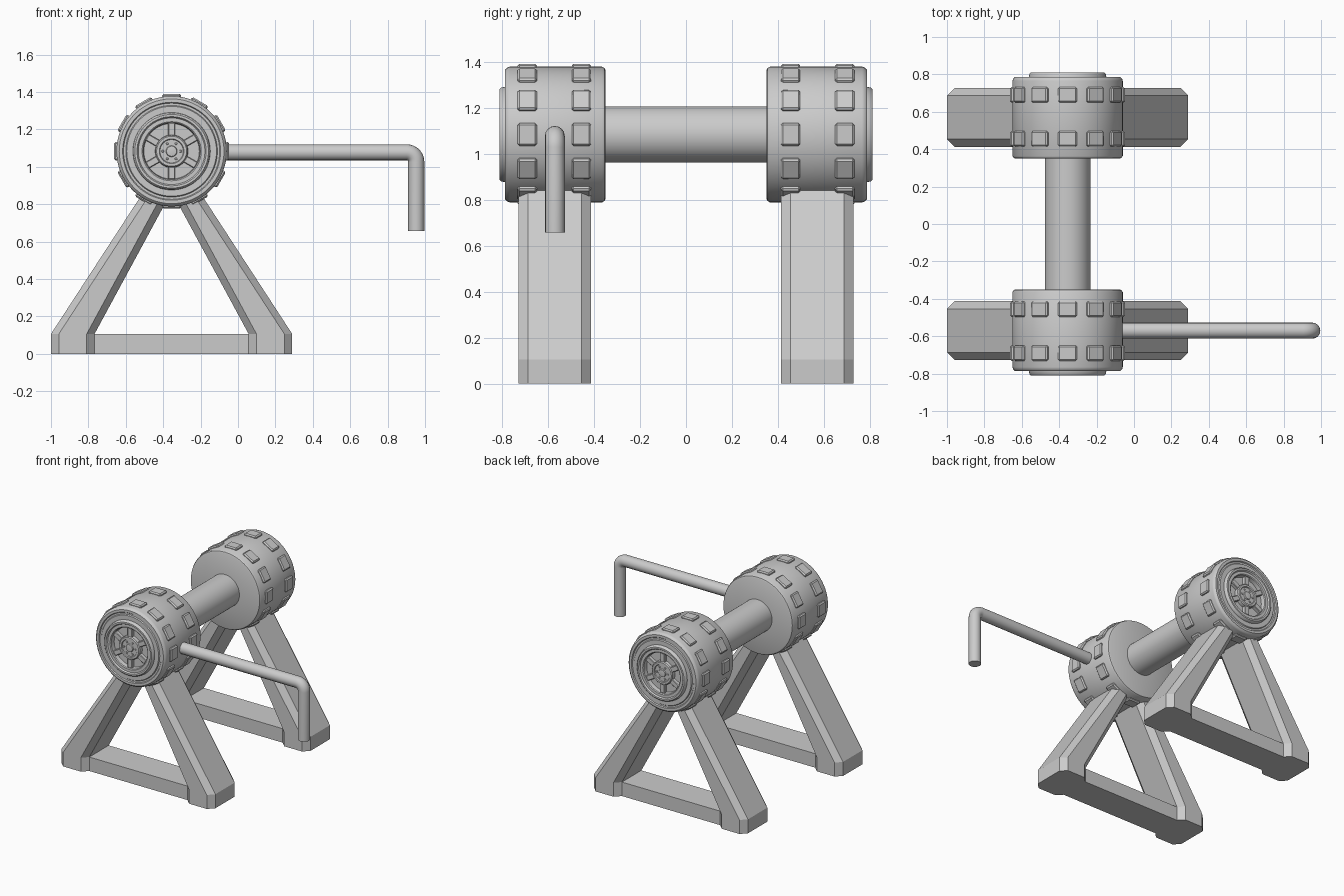
import bpy, bmesh
from math import sin, cos, pi, radians
from mathutils import Matrix, Vector

if "Cube" in bpy.data.objects:
    bpy.data.objects.remove(bpy.data.objects["Cube"])

CX, CZ, WY = -0.355, 1.083, 0.57   # axle centre and wheel/frame offset


def finish(name, bm, smooth=True):
    bmesh.ops.recalc_face_normals(bm, faces=bm.faces[:])
    me = bpy.data.meshes.new(name)
    bm.to_mesh(me)
    bm.free()
    ob = bpy.data.objects.new(name, me)
    bpy.context.collection.objects.link(ob)
    if smooth:
        bpy.ops.object.select_all(action='DESELECT')
        ob.select_set(True)
        bpy.context.view_layer.objects.active = ob
        bpy.ops.object.shade_smooth_by_angle(angle=radians(35))
    return ob


def lathe(name, profile, side, n=64):
    """Revolve (radius, y) points about the axle; ends are capped."""
    bm = bmesh.new()
    rings = [[bm.verts.new((CX + r * cos(2 * pi * i / n), side * y,
                            CZ + r * sin(2 * pi * i / n))) for i in range(n)]
             for r, y in profile]
    for a, b in zip(rings, rings[1:]):
        for i in range(n):
            j = (i + 1) % n
            bm.faces.new((a[i], a[j], b[j], b[i]))
    bm.faces.new(rings[0])
    bm.faces.new(rings[-1])
    return finish(name, bm)


def add_block(bm, angle, r, y, size, bevel):
    """Bevelled box (tangent, y, radial size) placed around the axle."""
    m = (Matrix.Translation((CX, y, CZ)) @ Matrix.Rotation(angle, 4, 'Y')
         @ Matrix.Translation((0, 0, r)) @ Matrix.Diagonal((*size, 1)))
    vs = bmesh.ops.create_cube(bm, size=1, matrix=m)['verts']
    edges = list({e for v in vs for e in v.link_edges})
    bmesh.ops.bevel(bm, geom=edges, offset=bevel, segments=1, affect='EDGES')


def octagon(x0, x1, z, side, c=0.042, h=0.158):
    """Chamfered rectangle, one cross-section of a leg."""
    pts = [(x0 + c, -h), (x1 - c, -h), (x1, -h + c), (x1, h - c),
           (x1 - c, h), (x0 + c, h), (x0, h - c), (x0, -h + c)]
    return [Vector((x, side * WY + y, z)) for x, y in pts]


def leg(name, side, flip):
    sections = [(-1.0, -0.767, 0.0), (-1.0, -0.767, 0.106), (-0.45, -0.31, 0.95)]
    bm = bmesh.new()
    rings = []
    for x0, x1, z in sections:
        ring = octagon(x0, x1, z, side)
        if flip:
            for p in ring:
                p.x = 2 * CX - p.x
        rings.append([bm.verts.new(p) for p in ring])
    for a, b in zip(rings, rings[1:]):
        for i in range(8):
            j = (i + 1) % 8
            bm.faces.new((a[i], a[j], b[j], b[i]))
    bm.faces.new(rings[0])
    bm.faces.new(rings[-1])
    finish(name, bm, False)


# wheel section, from inner face out to the stepped hub
wheel = [(0.05, 0.35), (0.28, 0.35), (0.289, 0.354), (0.295, 0.365),
         (0.295, 0.765), (0.291, 0.778), (0.28, 0.787), (0.262, 0.787),
         (0.257, 0.78), (0.245, 0.78), (0.24, 0.787), (0.207, 0.787),
         (0.204, 0.803), (0.197, 0.81), (0.185, 0.81), (0.178, 0.80),
         (0.158, 0.80), (0.152, 0.795), (0.148, 0.765), (0.088, 0.765),
         (0.086, 0.79), (0.08, 0.797), (0.066, 0.797), (0.062, 0.79),
         (0.03, 0.79), (0.027, 0.798), (0.012, 0.80)]

for side, tag in ((-1, 'front'), (1, 'back')):
    lathe(tag + '_wheel', wheel, side)

    # tread blocks, two rows of twelve
    bm = bmesh.new()
    for y in (0.455, 0.69):
        for k in range(12):
            add_block(bm, k * pi / 6, 0.292, side * y, (0.1, 0.083, 0.03), 0.008)
    finish(tag + '_tread_blocks', bm, False)

    # hub spokes and small bolts
    bm = bmesh.new()
    for k in range(6):
        add_block(bm, k * pi / 3, 0.117, side * 0.772, (0.038, 0.04, 0.068), 0.004)
        add_block(bm, k * pi / 3 + pi / 6, 0.047, side * 0.79, (0.012, 0.012, 0.012), 0.002)
    finish(tag + '_hub_spokes', bm, False)

    # A-frame stand
    leg(tag + '_left_leg', side, False)
    leg(tag + '_right_leg', side, True)
    bm = bmesh.new()
    bmesh.ops.create_cube(bm, size=1, matrix=Matrix.Translation((CX, side * WY, 0.053))
                          @ Matrix.Diagonal((0.85, 0.232, 0.106, 1)))
    finish(tag + '_base_bar', bm, False)

# axle
lathe('axle', [(0.122, -0.37), (0.122, 0.37)], 1, 48)

# bent crank handle
R, HX, HZ, HY = 0.05, 0.953, 1.077, -0.57
path = [(-0.2, HZ)]
path += [(HX - R + R * sin(t * pi / 16), HZ - R + R * cos(t * pi / 16)) for t in range(9)]
path += [(HX, 0.657)]
cu = bpy.data.curves.new('crank_handle', 'CURVE')
cu.dimensions = '3D'
cu.bevel_depth = 0.043
cu.bevel_resolution = 6
cu.use_fill_caps = True
sp = cu.splines.new('POLY')
sp.points.add(len(path) - 1)
for p, (x, z) in zip(sp.points, path):
    p.co = (x, HY, z, 1)
handle = bpy.data.objects.new('crank_handle', cu)
bpy.context.collection.objects.link(handle)
bpy.ops.object.select_all(action='DESELECT')
handle.select_set(True)
bpy.context.view_layer.objects.active = handle
bpy.ops.object.convert(target='MESH')
bpy.ops.object.shade_smooth_by_angle(angle=radians(35))
